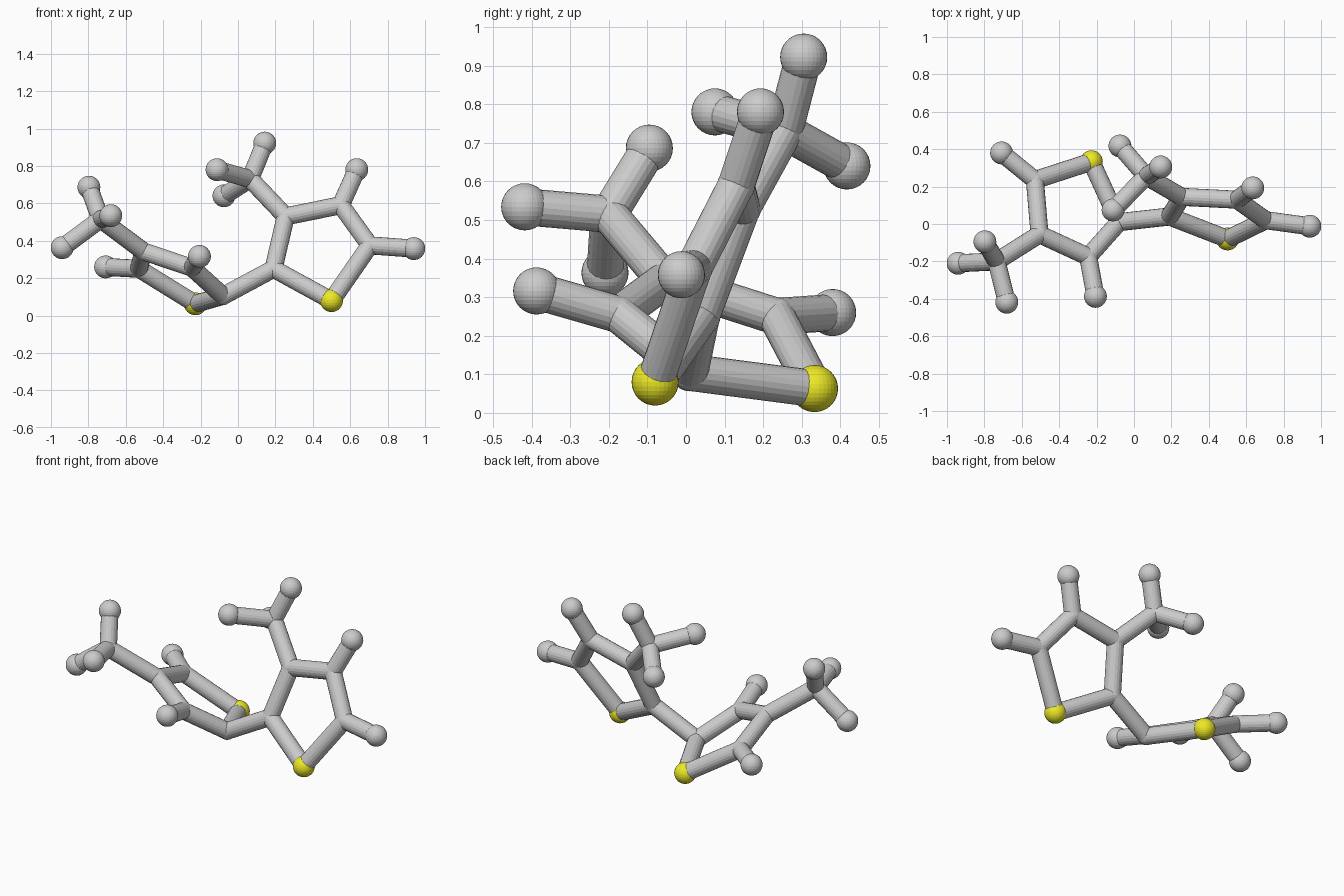
import bpy
from mathutils import Vector

if "Cube" in bpy.data.objects:
    bpy.data.objects.remove(bpy.data.objects["Cube"])

H_R, C_R, BOND_R = 0.061, 0.049, 0.048

yellow = bpy.data.materials.new("sulfur_yellow")
yellow.diffuse_color = (0.85, 0.82, 0.02, 1)
yellow.use_nodes = True
yellow.node_tree.nodes["Principled BSDF"].inputs["Base Color"].default_value = yellow.diffuse_color

# atom centres of both five-sided rings with their methyl groups
atoms = {
    # right ring
    "right_sulfur": (0.50, -0.08, 0.08),
    "right_c2": (0.19, 0.04, 0.25),
    "right_c3": (0.255, 0.145, 0.53),
    "right_c4": (0.55, 0.13, 0.59),
    "right_c5": (0.705, 0.02, 0.375),
    "right_h4": (0.635, 0.193, 0.78),
    "right_h5": (0.94, -0.012, 0.358),
    "right_methyl": (0.065, 0.255, 0.73),
    "right_methyl_h1": (0.143, 0.305, 0.922),
    "right_methyl_h2": (-0.112, 0.075, 0.78),
    "right_methyl_h3": (-0.075, 0.417, 0.64),
    # left ring
    "left_sulfur": (-0.228, 0.333, 0.063),
    "left_c2": (-0.08, 0.01, 0.105),
    "left_c3": (-0.245, -0.175, 0.255),
    "left_c4": (-0.505, -0.055, 0.343),
    "left_c5": (-0.53, 0.235, 0.25),
    "left_h3": (-0.206, -0.387, 0.316),
    "left_h5": (-0.708, 0.38, 0.26),
    "left_methyl": (-0.735, -0.2, 0.515),
    "left_methyl_h1": (-0.797, -0.095, 0.686),
    "left_methyl_h2": (-0.68, -0.418, 0.534),
    "left_methyl_h3": (-0.94, -0.21, 0.363),
}


def atom(name, pos):
    big = "sulfur" in name or "_h" in name
    bpy.ops.mesh.primitive_uv_sphere_add(
        segments=32, ring_count=16, radius=H_R if big else C_R, location=pos)
    ob = bpy.context.object
    ob.name = name + "_atom"
    if "sulfur" in name:
        ob.data.materials.append(yellow)


def bond(a, b):
    p, q = Vector(atoms[a]), Vector(atoms[b])
    d = q - p
    bpy.ops.mesh.primitive_cylinder_add(
        vertices=20, radius=BOND_R, depth=d.length, location=(p + q) / 2)
    ob = bpy.context.object
    ob.name = f"bond_{a}_to_{b}"
    ob.rotation_mode = 'QUATERNION'
    ob.rotation_quaternion = d.to_track_quat('Z', 'Y')


for name, pos in atoms.items():
    atom(name, pos)

# rings, methyl groups and side hydrogens
for side, methyl_at, hydrogens in (("right", "c3", "45"), ("left", "c4", "35")):
    ring = [f"{side}_{n}" for n in ("sulfur", "c2", "c3", "c4", "c5")]
    for i, a in enumerate(ring):
        bond(a, ring[(i + 1) % 5])
    for n in hydrogens:
        bond(f"{side}_c{n}", f"{side}_h{n}")
    bond(f"{side}_{methyl_at}", f"{side}_methyl")
    for i in (1, 2, 3):
        bond(f"{side}_methyl", f"{side}_methyl_h{i}")

# bridge between the rings
bond("left_c2", "right_c2")
